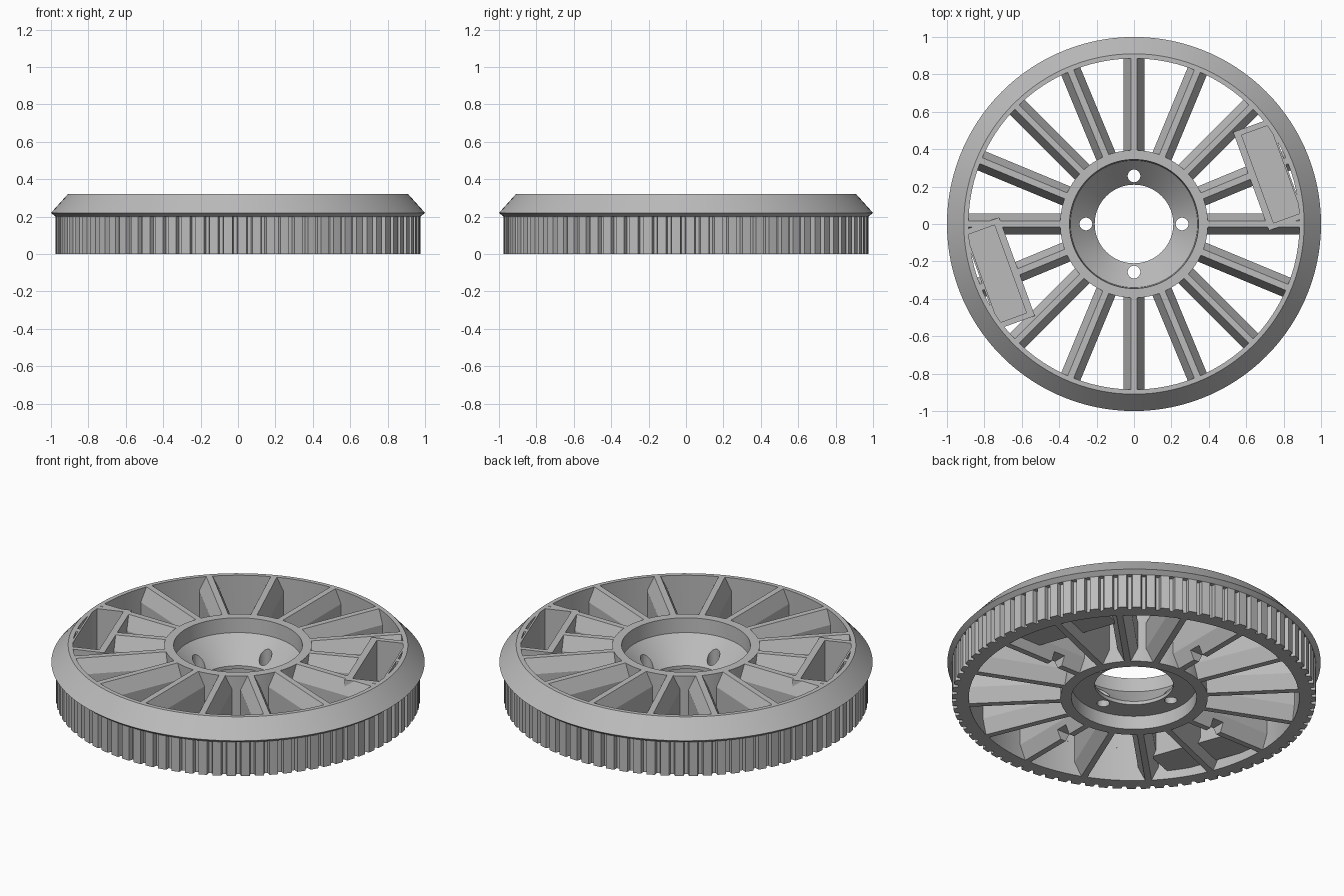
import bpy, bmesh
from math import sin, cos, pi, radians
from mathutils import Matrix, Vector

if "Cube" in bpy.data.objects:
    bpy.data.objects.remove(bpy.data.objects["Cube"])

H = 0.32          # overall height
RIM_IN = 0.885    # inner radius of the rim
TEETH = 80
SPOKES = 16

grey = bpy.data.materials.new("plain grey")
grey.use_nodes = True
grey.diffuse_color = (0.5, 0.5, 0.5, 1)
grey.node_tree.nodes["Principled BSDF"].inputs["Base Color"].default_value = (0.5, 0.5, 0.5, 1)


def finish(name, bm):
    bmesh.ops.recalc_face_normals(bm, faces=bm.faces)
    mesh = bpy.data.meshes.new(name)
    bm.to_mesh(mesh)
    bm.free()
    mesh.materials.append(grey)
    obj = bpy.data.objects.new(name, mesh)
    bpy.context.collection.objects.link(obj)
    return obj


def activate(obj):
    bpy.ops.object.select_all(action='DESELECT')
    obj.select_set(True)
    bpy.context.view_layer.objects.active = obj


def smooth(obj):
    activate(obj)
    bpy.ops.object.shade_smooth_by_angle(angle=radians(25))


def cut(obj, cutter, operation='DIFFERENCE'):
    mod = obj.modifiers.new("cut", 'BOOLEAN')
    mod.operation = operation
    mod.solver = 'EXACT'
    mod.object = cutter
    activate(obj)
    bpy.ops.object.modifier_apply(modifier=mod.name)
    bpy.data.objects.remove(cutter)


def ring_faces(bm, rings, closed):
    """Bridge neighbouring cross-sections around the axis."""
    for i, ring in enumerate(rings):
        nxt = rings[(i + 1) % len(rings)]
        n = len(ring)
        for j in range(n if closed else n - 1):
            k = (j + 1) % n
            bm.faces.new((ring[j], ring[k], nxt[k], nxt[j]))


def lathe(name, profile, steps=96, closed=True):
    bm = bmesh.new()
    rings = []
    for i in range(steps):
        a = 2 * pi * i / steps
        rings.append([bm.verts.new((r * cos(a), r * sin(a), z)) for r, z in profile])
    ring_faces(bm, rings, closed)
    return finish(name, bm)


def add_box(bm, lo, hi, angle=0.0):
    lo, hi = Vector(lo), Vector(hi)
    size = hi - lo
    mat = (Matrix.Rotation(angle, 4, 'Z') @ Matrix.Translation((lo + hi) / 2)
           @ Matrix.Diagonal((*size, 1)))
    bmesh.ops.create_cube(bm, size=1, matrix=mat)


def box(name, lo, hi, angle=0.0):
    bm = bmesh.new()
    add_box(bm, lo, hi, angle)
    return finish(name, bm)


# Bevelled flange above the teeth
flange = lathe("flange", [(RIM_IN, 0.2), (RIM_IN, H), (0.91, H), (1.0, 0.22),
                          (0.975, 0.2), (0.945, 0.2)], 120, closed=False)
smooth(flange)

# Toothed belt band
bm = bmesh.new()
rings = []
pitch = 2 * pi / TEETH
for i in range(TEETH):
    for part, r in ((0.0, 0.975), (0.3, 0.975), (0.6, 0.975), (0.68, 0.95), (0.92, 0.95)):
        a = (i + part) * pitch
        rings.append([bm.verts.new((q * cos(a), q * sin(a), z))
                      for q, z in ((r, 0.2), (r, 0), (RIM_IN, 0), (RIM_IN, 0.2))])
ring_faces(bm, rings, False)
smooth(finish("toothed_band", bm))

# Hub with a conical seat above and a round recess below
hub = lathe("hub", [(0.395, 0), (0.395, H), (0.345, H), (0.34, 0.235),
                    (0.21, 0.1), (0.21, 0.08), (0.335, 0.08), (0.335, 0)])
bm = bmesh.new()
for i in range(4):
    a = i * pi / 2
    bmesh.ops.create_cone(bm, cap_ends=True, segments=24, radius1=0.034, radius2=0.034,
                          depth=0.25, matrix=Matrix.Translation((0.257 * cos(a), 0.257 * sin(a), 0.165)))
cut(hub, finish("hole_cutter", bm))
smooth(hub)

# Spokes, bevelled to narrow ridges above and below
bm = bmesh.new()
half = [(0.017, H), (0.055, 0.24), (0.055, 0.08), (0.017, 0)]
section = half + [(-y, z) for y, z in reversed(half)]
for i in range(SPOKES):
    turn = Matrix.Rotation(2 * pi * i / SPOKES, 3, 'Z')
    ends = [[bm.verts.new(turn @ Vector((x, y, z))) for y, z in section]
            for x in (0.385, 0.893)]
    n = len(section)
    for j in range(n):
        k = (j + 1) % n
        bm.faces.new((ends[0][j], ends[0][k], ends[1][k], ends[1][j]))
    bm.faces.new(ends[0])
    bm.faces.new(ends[1])
spokes = finish("spokes", bm)

# Small notches under the four main spokes
bm = bmesh.new()
for i in range(4):
    add_box(bm, (0.52, -0.08, -0.05), (0.59, 0.08, 0.05), i * pi / 2)
cut(spokes, finish("notch_cutter", bm))

# Two opposite open-topped pockets
for side, angle in (("left", radians(20)), ("right", radians(200))):
    cut(spokes, box("spoke_cutter", (0.68, -0.265, 0.06), (0.865, 0.265, 0.5), angle))
    pocket = box(side + "_pocket", (0.666, -0.28, 0.05), (0.872, 0.28, H), angle)
    cut(pocket, box("pocket_cutter", (0.703, -0.25, 0.08), (0.862, 0.25, 0.5), angle))
    bm = bmesh.new()
    bmesh.ops.create_cone(bm, cap_ends=True, segments=96, radius1=0.897, radius2=0.897, depth=2)
    cut(pocket, finish("trim_cutter", bm), 'INTERSECT')
